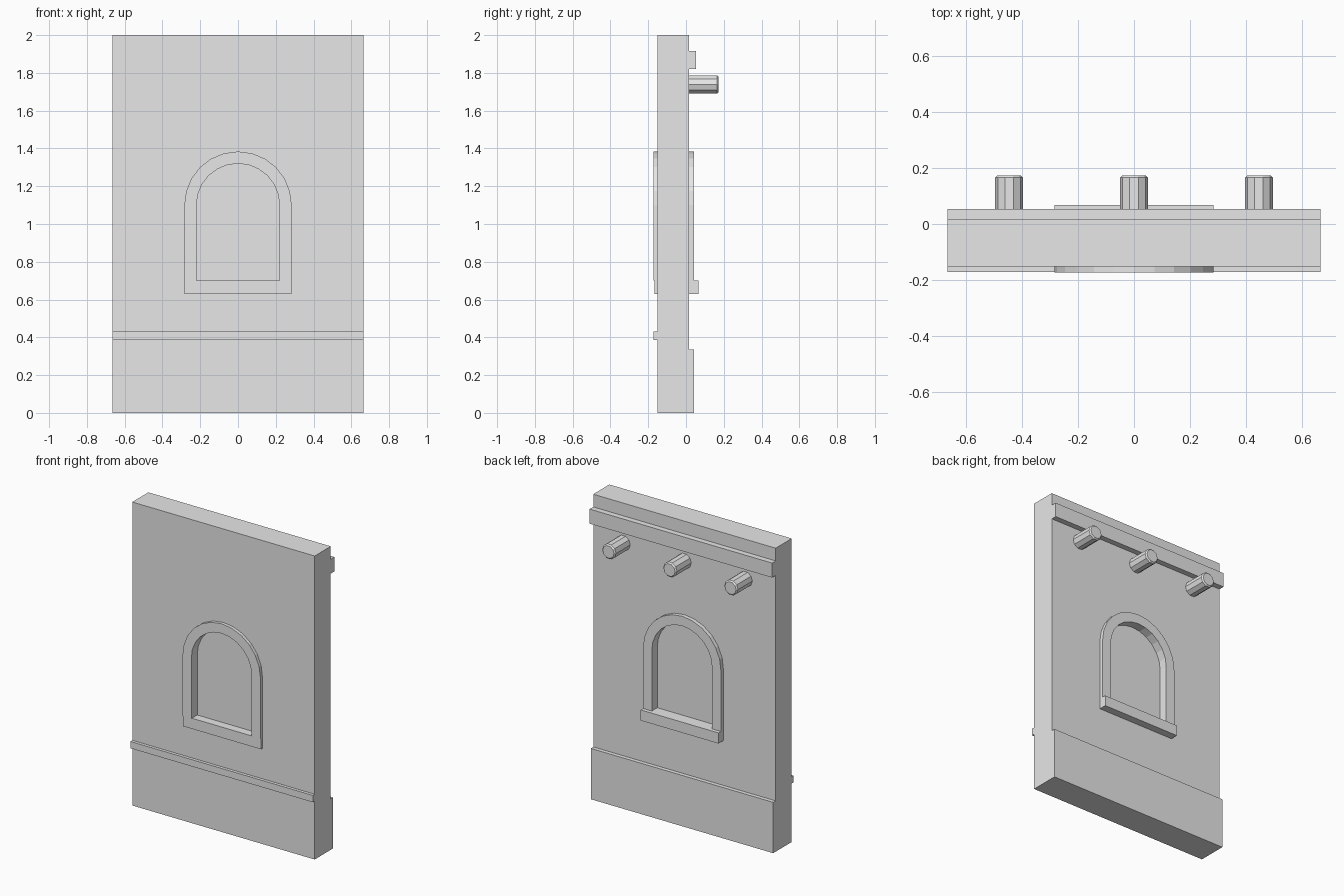
import bpy
import bmesh
from math import pi, sin, cos

cube = bpy.data.objects.get("Cube")
if cube:
    bpy.data.objects.remove(cube, do_unlink=True)

grey = bpy.data.materials.new("plain_grey")
grey.use_nodes = True
grey.diffuse_color = (0.8, 0.8, 0.8, 1)
grey.node_tree.nodes["Principled BSDF"].inputs["Base Color"].default_value = (0.8, 0.8, 0.8, 1)

HALF_WIDTH = 0.665
WALL_FRONT, WALL_BACK = -0.151, 0.016
SPRING, SILL_TOP = 1.1, 0.70


def finish(obj):
    obj.data.materials.clear()
    obj.data.materials.append(grey)
    return obj


def prism(name, loops, front, back):
    """Extrude x-z outlines along y; a loop inside another becomes a hole."""
    curve = bpy.data.curves.new(name + "_outline", "CURVE")
    curve.dimensions = "2D"
    curve.fill_mode = "BOTH"
    curve.extrude = (back - front) / 2
    for loop in loops:
        spline = curve.splines.new("POLY")
        spline.points.add(len(loop) - 1)
        for point, (x, z) in zip(spline.points, loop):
            point.co = (x, z, 0, 1)
        spline.use_cyclic_u = True
    temp = bpy.data.objects.new(name + "_outline", curve)
    bpy.context.collection.objects.link(temp)
    bpy.context.view_layer.update()
    graph = bpy.context.evaluated_depsgraph_get()
    mesh = bpy.data.meshes.new_from_object(temp.evaluated_get(graph))
    bpy.data.objects.remove(temp, do_unlink=True)
    bpy.data.curves.remove(curve)

    # Weld the caps to the sides and merge flat triangles
    bm = bmesh.new()
    bm.from_mesh(mesh)
    bmesh.ops.remove_doubles(bm, verts=bm.verts, dist=0.0001)
    bmesh.ops.dissolve_limit(bm, angle_limit=0.01, verts=bm.verts, edges=bm.edges)
    bmesh.ops.recalc_face_normals(bm, faces=bm.faces)
    for face in bm.faces:
        face.smooth = False
    bm.to_mesh(mesh)
    bm.free()
    mesh.name = name
    obj = bpy.data.objects.new(name, mesh)
    bpy.context.collection.objects.link(obj)
    obj.rotation_euler.x = pi / 2
    obj.location.y = (front + back) / 2
    return finish(obj)


def rect(half, low, high):
    return [(-half, low), (half, low), (half, high), (-half, high)]


def arch(radius, bottom, steps=12):
    """Open outline from lower right, over the arch, to lower left."""
    arc = [(radius * cos(pi * i / steps), SPRING + radius * sin(pi * i / steps))
           for i in range(steps + 1)]
    return [(radius, bottom)] + arc + [(-radius, bottom)]


# Wall slab with the arched opening
prism("wall", [rect(HALF_WIDTH, 0, 2), arch(0.25, 0.67)], WALL_FRONT, WALL_BACK)

# Window: surround, sill and recessed blank panel
prism("window_surround", [arch(0.284, SILL_TOP) + arch(0.22, SILL_TOP)[::-1]], -0.172, 0.042)
prism("window_sill", [rect(0.284, 0.63, SILL_TOP)], -0.166, 0.067)
prism("window_panel", [arch(0.24, 0.68)], -0.11, -0.015)

# Full-width bands on the front and back
prism("front_string_course", [rect(HALF_WIDTH, 0.385, 0.43)], -0.171, WALL_FRONT)
prism("rear_plinth", [rect(HALF_WIDTH, 0, 0.335)], WALL_BACK, 0.042)
prism("rear_ledge", [rect(HALF_WIDTH, 1.82, 1.916)], WALL_BACK, 0.053)

# Ten-sided beam ends with chamfered tips
for side, x in (("right", -0.445), ("middle", 0), ("left", 0.445)):
    bpy.ops.mesh.primitive_cylinder_add(
        vertices=10, radius=0.05, depth=0.166,
        location=(x, 0.09, 1.738), rotation=(-pi / 2, pi / 10 * 5, 0))
    peg = finish(bpy.context.object)
    peg.name = side + "_beam_end"
    bm = bmesh.new()
    bm.from_mesh(peg.data)
    rim = [e for e in bm.edges if all(v.co.z > 0 for v in e.verts)]
    bmesh.ops.bevel(bm, geom=rim, offset=0.008, segments=1, affect="EDGES")
    bm.to_mesh(peg.data)
    bm.free()
